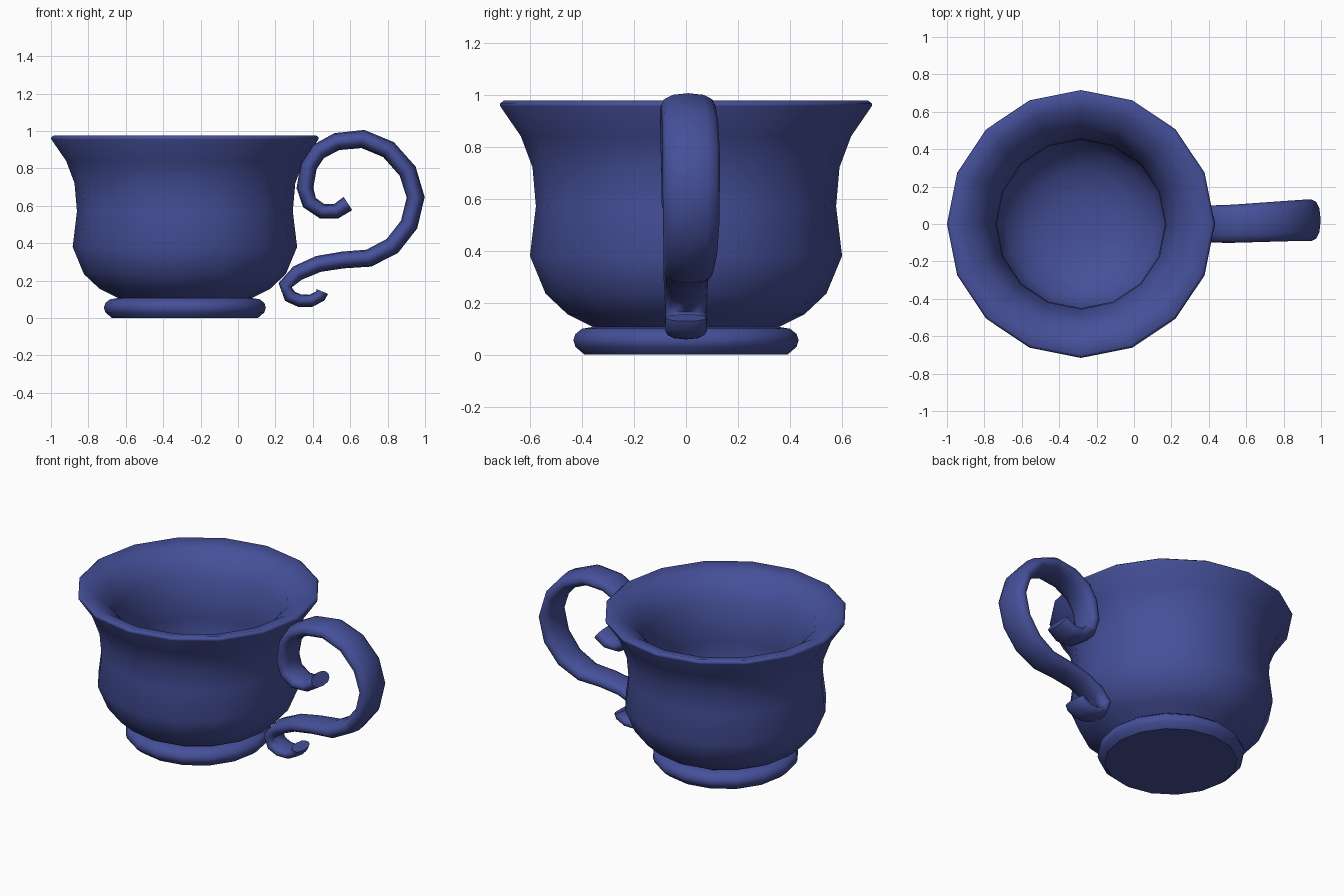
import bpy, bmesh, math
from mathutils import Vector

if "Cube" in bpy.data.objects:
    bpy.data.objects.remove(bpy.data.objects["Cube"])

blue = bpy.data.materials.new("blue_glaze")
blue.diffuse_color = (0.06, 0.08, 0.32, 1)
blue.use_nodes = True
blue.node_tree.nodes["Principled BSDF"].inputs["Base Color"].default_value = blue.diffuse_color
CUP_X = -0.284


def finish(name, bm, angle):
    bmesh.ops.recalc_face_normals(bm, faces=bm.faces)
    mesh = bpy.data.meshes.new(name)
    bm.to_mesh(mesh)
    bm.free()
    ob = bpy.data.objects.new(name, mesh)
    bpy.context.collection.objects.link(ob)
    mesh.materials.append(blue)
    bpy.ops.object.select_all(action='DESELECT')
    ob.select_set(True)
    bpy.context.view_layer.objects.active = ob
    bpy.ops.object.shade_smooth_by_angle(angle=math.radians(angle))
    return ob


def bridge(bm, a, b):
    n = len(a)
    for i in range(n):
        j = (i + 1) % n
        bm.faces.new((a[i], a[j], b[j], b[i]))


def lathe(name, profile, angle, sides=16):
    # profile runs from the underside centre outward; both ends are capped
    bm = bmesh.new()
    rings = []
    for r, z in profile:
        rings.append([bm.verts.new((CUP_X + r * math.cos(2 * math.pi * i / sides),
                                    r * math.sin(2 * math.pi * i / sides), z))
                      for i in range(sides)])
    for a, b in zip(rings, rings[1:]):
        bridge(bm, a, b)
    bm.faces.new(rings[0])
    bm.faces.new(rings[-1])
    return finish(name, bm, angle)


# Cup body: outer wall up to the flared rim, broad rounded lip, inner bowl
lathe("cup_body", [
    (0.34, 0.09), (0.355, 0.105), (0.455, 0.155), (0.54, 0.235), (0.60, 0.38),
    (0.577, 0.57), (0.59, 0.72), (0.635, 0.84), (0.714, 0.955), (0.716, 0.965),
    (0.70, 0.977), (0.62, 0.957), (0.535, 0.90), (0.49, 0.81), (0.455, 0.70),
    (0.45, 0.57), (0.465, 0.42), (0.40, 0.29), (0.29, 0.21), (0.16, 0.17), (0.05, 0.16)], 75)

# Foot ring
lathe("cup_foot", [
    (0.39, 0.0), (0.425, 0.03), (0.433, 0.055), (0.425, 0.08),
    (0.40, 0.10), (0.35, 0.108)], 38)

# Scroll handle: x, z, half thickness, half width
path = [
    (.588, .612, .042, .085), (.525, .571, .040, .090), (.450, .570, .040, .093),
    (.382, .617, .042, .095), (.358, .695, .045, .095), (.378, .812, .045, .098),
    (.430, .890, .046, .100), (.528, .943, .047, .102), (.668, .957, .049, .105),
    (.805, .900, .049, .108), (.907, .785, .049, .110), (.950, .645, .048, .110),
    (.915, .500, .048, .108), (.825, .385, .048, .103), (.700, .320, .047, .096),
    (.560, .310, .045, .090), (.430, .289, .044, .086), (.318, .240, .042, .083),
    (.252, .175, .037, .080), (.278, .116, .036, .080), (.330, .092, .034, .080),
    (.390, .092, .033, .080), (.440, .118, .033, .080), (.450, .142, .034, .078)]
bm = bmesh.new()
rings = []
for k, (x, z, t, w) in enumerate(path):
    p, q = path[max(k - 1, 0)], path[min(k + 1, len(path) - 1)]
    tangent = Vector((q[0] - p[0], 0, q[1] - p[1])).normalized()
    normal = Vector((-tangent.z, 0, tangent.x))
    shift = 0.02 * max(0, min(1, (x - 0.5) / 0.4))
    ring = []
    for i in range(12):
        a = 2 * math.pi * i / 12
        pos = Vector((x, shift, z)) + normal * t * math.sin(a)
        # slightly squared-off oval section
        c = math.cos(a)
        pos.y += w * math.copysign(abs(c) ** 0.8, c) if abs(c) > 1e-6 else 0
        ring.append(bm.verts.new(pos))
    rings.append(ring)
for a, b in zip(rings, rings[1:]):
    bridge(bm, a, b)
bm.faces.new(rings[0])
bm.faces.new(rings[-1])
finish("scroll_handle", bm, 75)
